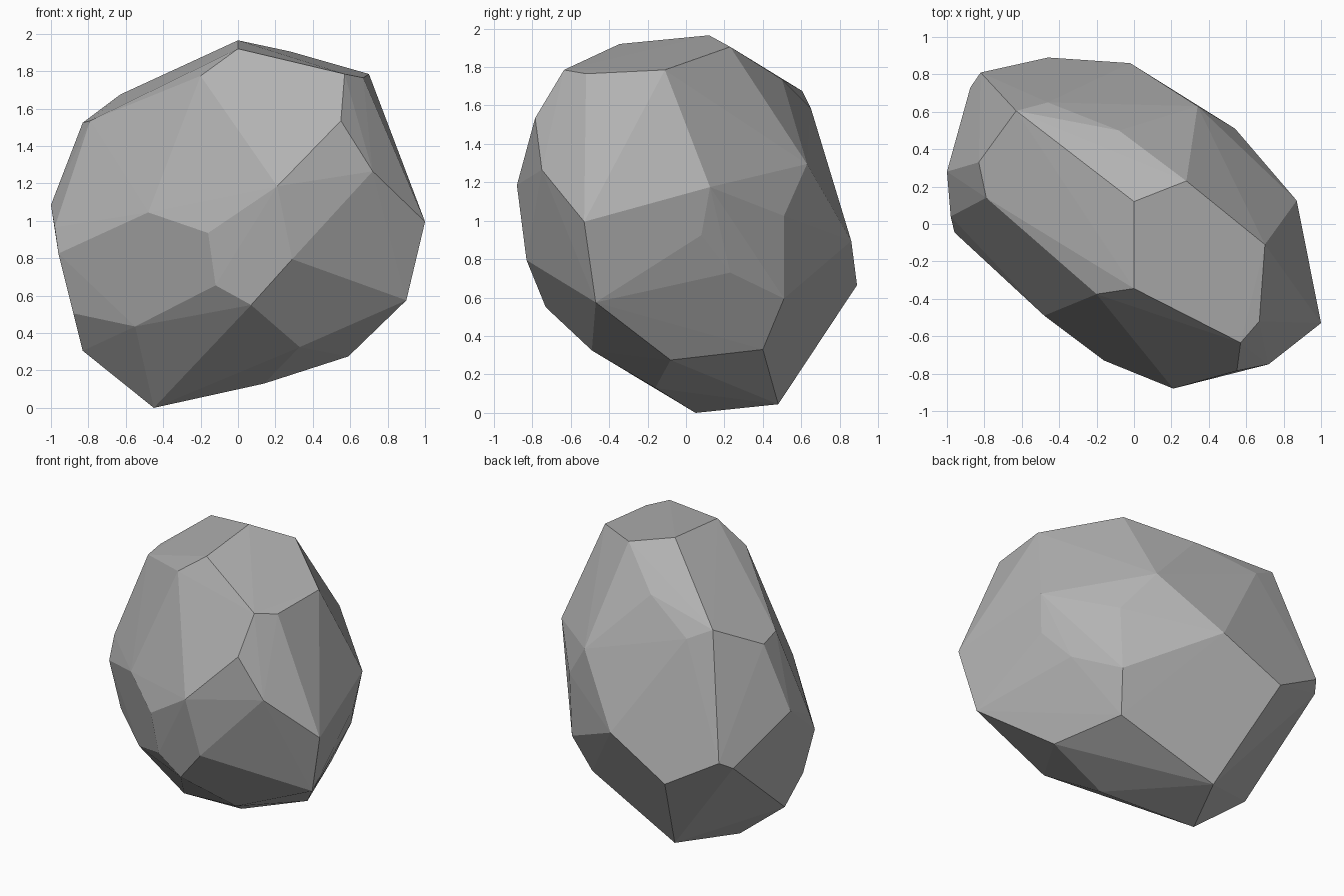
import bpy
import bmesh
import math
from mathutils import Vector

default_cube = bpy.data.objects.get("Cube")
if default_cube:
    bpy.data.objects.remove(default_cube, do_unlink=True)


def make_material(name, colour):
    material = bpy.data.materials.new(name)
    material.use_nodes = True
    material.diffuse_color = colour
    shader = next(n for n in material.node_tree.nodes if n.type == "BSDF_PRINCIPLED")
    shader.inputs["Base Color"].default_value = colour
    shader.inputs["Roughness"].default_value = 0.9
    return material


def chiselled_stone(name, bands, material):
    """Wrap a faceted convex skin around bands of chiselled corners."""
    bm = bmesh.new()
    for corners in bands:
        for corner in corners:
            bm.verts.new(Vector(corner))
    hull = bmesh.ops.convex_hull(bm, input=list(bm.verts), use_existing_faces=False)

    # Remove corners that ended up inside the skin
    buried = [v for v in bm.verts if not v.link_faces]
    bmesh.ops.delete(bm, geom=buried, context="VERTS")

    # Merge nearly level triangles into broad flat facets
    bmesh.ops.dissolve_limit(
        bm, angle_limit=math.radians(1), verts=list(bm.verts), edges=list(bm.edges)
    )
    bmesh.ops.recalc_face_normals(bm, faces=list(bm.faces))

    # Rest the lowest corner on the ground
    lowest = min(v.co.z for v in bm.verts)
    bmesh.ops.translate(bm, verts=list(bm.verts), vec=Vector((0, 0, -lowest)))

    mesh = bpy.data.meshes.new(name)
    bm.to_mesh(mesh)
    bm.free()
    mesh.materials.append(material)
    for polygon in mesh.polygons:
        polygon.use_smooth = False
    stone = bpy.data.objects.new(name, mesh)
    bpy.context.collection.objects.link(stone)
    return stone


# Sloping top facet
crown = [
    (0, .12, 1.97), (0, -.345, 1.925), (.57, -.635, 1.79),
    (.28, .23, 1.91), (.7, -.11, 1.79), (.67, -.52, 1.77),
]

# Corners just below the crown
shoulder = [
    (-.2, -.375, 1.78), (-.63, .605, 1.68), (-.83, .33, 1.53), (-.79, .14, 1.54),
    (-.46, .65, 1.59), (-.08, .5, 1.74), (.34, .63, 1.3),
    (.72, -.75, 1.27), (.55, -.785, 1.54),
]

# Widest part, front then right then back then left
waist = [
    (.21, -.88, 1.19), (.29, -.83, .8), (-.16, -.73, .94), (-.48, -.49, 1.05),
    (1, -.53, 1), (.87, .125, 1.18), (.83, .08, .93), (.88, -.2, .82),
    (.54, .51, 1.03), (-.02, .86, .9), (-.46, .89, .67),
    (-.82, .81, .88), (-.875, .73, .83),
    (-1, .28, 1.09), (-.98, .04, .97), (-.96, -.045, .83),
]

# Corners tapering in underneath
underside = [
    (.07, -.73, .555), (-.12, -.7, .66), (-.55, -.3, .44), (-.88, -.03, .51),
    (.9, -.47, .58), (.69, .02, .56), (.71, .23, .735), (.52, .51, .6),
    (.44, .4, .335), (.59, -.08, .28), (.33, -.49, .33), (-.83, .1, .31),
]

# Narrow foot the stone rests on
foot = [(.14, -.16, .135), (-.25, .48, .05), (-.45, .05, .005)]

stone_grey = make_material("stone grey", (0.45, 0.45, 0.45, 1))
chiselled_stone("boulder", [crown, shoulder, waist, underside, foot], stone_grey)
